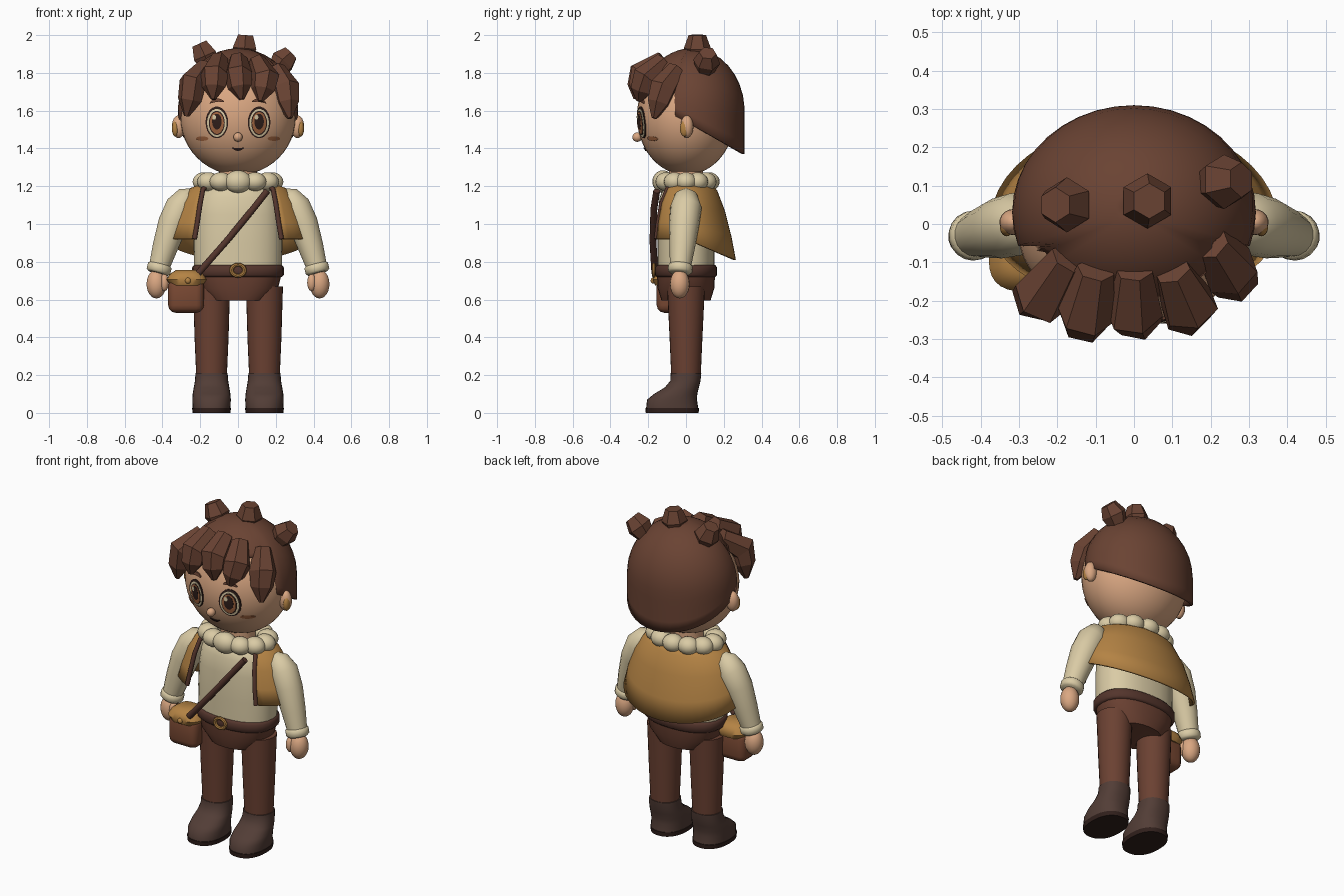
import bpy, bmesh, math
from mathutils import Vector

if "Cube" in bpy.data.objects:
    bpy.data.objects.remove(bpy.data.objects["Cube"])


def mat(name, r, g, b):
    m = bpy.data.materials.new(name)
    lin = [((c / 255 + 0.055) / 1.055) ** 2.4 for c in (r, g, b)]
    m.diffuse_color = (*lin, 1)
    m.use_nodes = True
    m.node_tree.nodes["Principled BSDF"].inputs["Base Color"].default_value = m.diffuse_color
    return m


HAIR = mat("hair_brown", 106, 67, 51)
SKIN = mat("skin", 218, 167, 130)
CREAM = mat("cream_cloth", 218, 203, 165)
OCHRE = mat("ochre_cloth", 180, 131, 68)
TROUSER = mat("trouser_brown", 107, 65, 50)
BOOT = mat("boot_brown", 82, 61, 54)
BELT = mat("belt_brown", 84, 53, 44)
DARK = mat("dark_line", 48, 31, 27)
BAG = mat("bag_leather", 122, 73, 51)
BLUSH = mat("blush", 166, 104, 66)


def finish(name, bm, m, smooth=True):
    bmesh.ops.recalc_face_normals(bm, faces=bm.faces[:])
    me = bpy.data.meshes.new(name)
    bm.to_mesh(me)
    bm.free()
    me.materials.append(m)
    ob = bpy.data.objects.new(name, me)
    bpy.context.collection.objects.link(ob)
    if smooth:
        bpy.ops.object.select_all(action='DESELECT')
        ob.select_set(True)
        bpy.context.view_layer.objects.active = ob
        bpy.ops.object.shade_smooth_by_angle(angle=math.radians(50))
    return ob


def skin_rings(name, rings, m, smooth=True, closed=True, caps=True):
    """Bridge equal-length loops of points into a surface."""
    bm = bmesh.new()
    vs = [[bm.verts.new(p) for p in r] for r in rings]
    n = len(rings[0])
    for a, b in zip(vs, vs[1:]):
        for i in range(n if closed else n - 1):
            j = (i + 1) % n
            bm.faces.new((a[i], a[j], b[j], b[i]))
    if caps:
        bm.faces.new(vs[0])
        bm.faces.new(vs[-1])
    return finish(name, bm, m, smooth)


def loft(name, rows, m, cx=0, n=28, p=2.0):
    """Rows of (z, rx, ry, cy) stacked as superellipse rings."""
    def pt(a, z, rx, ry, cy):
        c, s = math.cos(a), math.sin(a)
        return (cx + rx * math.copysign(abs(c) ** (2 / p), c),
                cy + ry * math.copysign(abs(s) ** (2 / p), s), z)
    return skin_rings(name, [[pt(math.tau * i / n, *r) for i in range(n)] for r in rows], m)


def tube(name, path, radii, m, n=14, smooth=True, turn=0.0):
    pts = [Vector(p) for p in path]
    rings = []
    for i, (p, r) in enumerate(zip(pts, radii)):
        t = (pts[min(i + 1, len(pts) - 1)] - pts[max(i - 1, 0)]).normalized()
        u = t.cross(Vector((1, 0, 0))).normalized()
        v = u.cross(t)
        rings.append([p + r * (u * math.cos(a) + v * math.sin(a))
                      for a in (math.tau * k / n + turn for k in range(n))])
    return skin_rings(name, rings, m, smooth)


def ball(name, c, r, m, seg=18):
    bm = bmesh.new()
    bmesh.ops.create_uvsphere(bm, u_segments=seg, v_segments=seg * 2 // 3, radius=1)
    for v in bm.verts:
        v.co = Vector(c) + Vector([a * b for a, b in zip(v.co, r)])
    return finish(name, bm, m)


def box(name, c, size, bevel, m):
    bm = bmesh.new()
    bmesh.ops.create_cube(bm, size=1)
    for v in bm.verts:
        v.co = Vector(c) + Vector([a * b for a, b in zip(v.co, size)])
    bmesh.ops.bevel(bm, geom=bm.edges[:], offset=bevel, segments=3, profile=0.5, affect='EDGES')
    return finish(name, bm, m)


def face_y(x, z):
    return -0.26 * math.sqrt(max(0.0, 1 - (x / 0.307) ** 2 - ((z - 1.57) / 0.31) ** 2))


def patch(name, cx, cz, rx, rz, off, m, tilt=0.0, bend=0.0):
    """Thin plate that follows the face."""
    rings = []
    for f in (1.0, 1.0, 0.66, 0.33, 0.02):
        ring = []
        for k in range(22):
            a = math.tau * k / 22
            dx, dz = f * rx * math.cos(a), f * rz * math.sin(a)
            x, z = cx + dx, cz + dz + tilt * dx + bend * dx * dx
            ring.append((x, face_y(x, z) - (off if rings else 0), z))
        rings.append(ring)
    return skin_rings(name, rings, m)


# Head and face
ball("head", (0, 0, 1.57), (0.307, 0.26, 0.31), SKIN, 36)
ball("nose", (0, -0.258, 1.46), (0.024, 0.026, 0.025), SKIN)
patch("mouth", 0, 1.394, 0.033, 0.007, 0.006, DARK, bend=10)
for s, side in ((-1, "left"), (1, "right")):
    x = s * 0.112
    patch(side + "_eye_outline", x, 1.538, 0.060, 0.084, 0.004, DARK)
    patch(side + "_eye_white", x, 1.535, 0.052, 0.074, 0.006, CREAM)
    patch(side + "_eye_ring", x, 1.535, 0.042, 0.064, 0.0075, DARK)
    patch(side + "_iris", x, 1.535, 0.037, 0.058, 0.009, BLUSH)
    patch(side + "_pupil", x, 1.542, 0.025, 0.042, 0.0105, DARK)
    patch(side + "_eye_glint", x - 0.014, 1.565, 0.010, 0.013, 0.012, CREAM)
    patch(side + "_eyebrow", x, 1.655, 0.038, 0.009, 0.008, HAIR, tilt=-s * 0.1, bend=-8)
    patch(side + "_cheek", s * 0.19, 1.452, 0.033, 0.012, 0.005, BLUSH)
    ball(side + "_ear", (s * 0.315, 0.005, 1.515), (0.036, 0.034, 0.06), SKIN)
    ball(side + "_inner_ear", (s * 0.332, -0.008, 1.505), (0.018, 0.024, 0.042), OCHRE)

# Hair cap: dome with straight lower walls and a slanted hem
N, ROWS = 40, 12
cap = []
for j in range(ROWS + 1):
    ring = []
    for i in range(N):
        a = math.tau * i / N
        yb = 0.03 - 0.28 * math.cos(a)
        edge = 1.37 + (0.31 - yb) * 0.55 if yb > -0.075 else 1.79
        top = 0.33 * math.pi / 2
        length = top + 1.6 - edge if edge < 1.6 else 0.33 * math.acos((edge - 1.6) / 0.33)
        d = length * max(j / ROWS, 0.01)
        ph = min(d, top) / 0.33
        r, z = math.sin(ph), 1.6 + 0.33 * math.cos(ph) - max(0, d - top)
        ring.append((0.318 * r * math.sin(a), 0.03 - 0.28 * r * math.cos(a), z))
    cap.append(ring)
hair = skin_rings("hair_cap", cap, HAIR, caps=False)
mod = hair.modifiers.new("thickness", 'SOLIDIFY')
mod.thickness, mod.offset = 0.014, -1

# Faceted fringe locks: root, bulge, tip
locks = [((-0.17, -0.09, 1.83), (-0.24, -0.19, 1.745), (-0.272, -0.19, 1.57)),
         ((-0.10, -0.12, 1.87), (-0.125, -0.235, 1.79), (-0.13, -0.265, 1.66)),
         ((0.00, -0.12, 1.87), (0.0, -0.23, 1.79), (0.02, -0.255, 1.66)),
         ((0.10, -0.12, 1.86), (0.145, -0.215, 1.77), (0.12, -0.25, 1.65)),
         ((0.20, -0.05, 1.82), (0.25, -0.12, 1.72), (0.275, -0.17, 1.56))]
for k, (a, b, c) in enumerate(locks):
    low = Vector(b).lerp(Vector(c), 0.5)
    tube(f"fringe_lock_{k + 1}", (a, b, low, c), (0.05, 0.077, 0.064, 0.014), HAIR, 6, False, 0.3)

# Short tufts on the crown
tufts = [((-0.155, 0.05, 1.84), (-0.175, 0.05, 1.89), (-0.205, 0.05, 1.955)),
         ((0.03, 0.06, 1.88), (0.035, 0.06, 1.93), (0.04, 0.06, 2.0)),
         ((0.20, 0.10, 1.81), (0.235, 0.11, 1.86), (0.28, 0.115, 1.905))]
for k, path in enumerate(tufts):
    tube(f"hair_tuft_{k + 1}", path, (0.05, 0.072, 0.046), HAIR, 6, False)

# Torso, neck and puffed collar
loft("shirt", [(0.73, .232, .15, 0), (0.9, .235, .152, 0), (1.05, .228, .15, 0),
               (1.14, .212, .14, 0), (1.19, .17, .12, 0), (1.22, .11, .09, 0)], CREAM, p=2.3)
loft("neck", [(1.18, .1, .09, 0), (1.32, .1, .09, 0)], SKIN)
for k in range(12):
    a = math.tau * k / 12
    big = 1.2 if k == 0 else 1.0
    ball(f"collar_puff_{k + 1}", (0.18 * math.sin(a), -0.122 * math.cos(a), 1.224),
         (0.061 * big, 0.056, 0.05 * big), CREAM)

# Open cape: half widths, front and back depths, height share, front edge x
rows = [(.17, .12, .12, 0, .14), (.25, .145, .16, .1, .185), (.305, .17, .2, .36, .2),
        (.345, .187, .235, .7, .215), (.37, .2, .258, 1, .23)]
grid = []
for rx, rf, rb, f, ex in rows:
    a0, ring = math.asin(ex / rx), []
    for i in range(37):
        a = a0 + (math.tau - 2 * a0) * i / 36
        c = -math.cos(a)
        bottom = 0.92 - 0.11 * max(0, c)
        ring.append((rx * math.sin(a), c * (rb if c > 0 else rf), 1.215 + (bottom - 1.215) * f))
    grid.append(ring)
cape = skin_rings("cape", grid, OCHRE, closed=False, caps=False)
mod = cape.modifiers.new("thickness", 'SOLIDIFY')
mod.thickness, mod.offset = 0.012, 0
for e, side in ((0, "right"), (-1, "left")):
    tube(side + "_cape_trim", [r[e] for r in grid], [0.013] * 5, BELT, 8)

# Sleeves, cuffs and hands
for s, side in ((-1, "left"), (1, "right")):
    tube(side + "_sleeve", [(s * .24, 0, 1.165), (s * .265, 0, 1.145), (s * .302, 0, 1.09),
                            (s * .345, -.01, 1.0), (s * .385, -.02, .88), (s * .418, -.03, .77)],
         (.03, .062, .083, .08, .068, .055), CREAM, 18)
    tube(side + "_cuff", [(s * .411, -.028, .79), (s * .414, -.029, .779),
                          (s * .421, -.031, .75), (s * .424, -.032, .739)],
         (.053, .065, .065, .053), CREAM, 18)
    ball(side + "_hand", (s * .432, -.033, .682), (.053, .052, .076), SKIN)
    ball(side + "_thumb", (s * .39, -.058, .69), (.024, .026, .046), SKIN)

# Hips, legs and boots
loft("hips", [(.595, .15, .13, 0), (.66, .212, .15, 0), (.74, .232, .154, 0)], TROUSER, p=2.3)
for s, side in ((-1, "left"), (1, "right")):
    x = s * 0.14
    loft(side + "_leg", [(.17, .08, .077, 0), (.4, .09, .087, 0), (.67, .098, .1, 0)], TROUSER, x)
    loft(side + "_boot", [(.025, .1, .138, -.073), (.07, .102, .132, -.074), (.1, .1, .115, -.055),
                          (.135, .094, .09, -.022), (.17, .088, .08, -.003), (.21, .085, .081, 0)],
         BOOT, x, p=2.3)
    loft(side + "_sole", [(0, .1, .14, -.073), (.026, .103, .142, -.073)], DARK, x, p=2.3)

# Belt and buckle
loft("belt", [(.72, .232, .155, 0), (.73, .243, .165, 0), (.77, .243, .165, 0),
              (.782, .232, .155, 0)], BELT, p=2.3)
bpy.ops.mesh.primitive_torus_add(major_radius=.03, minor_radius=.01, major_segments=20,
                                 minor_segments=8, location=(0, -.17, .755),
                                 rotation=(math.pi / 2, 0, 0))
buckle = bpy.context.object
buckle.name = "buckle"
buckle.scale.x = 1.15
buckle.data.materials.append(OCHRE)
bpy.ops.object.shade_smooth_by_angle()

# Shoulder strap and satchel
tube("strap", [(.155, -.155, 1.175), (.08, -.17, 1.08), (-.06, -.175, .91), (-.21, -.165, .74)],
     [.018] * 4, BELT, 10)
box("satchel", (-.275, -.085, .62), (.19, .14, .18), .04, BAG)
loft("satchel_flap", [(.675, .085, .078, -.085), (.705, .107, .092, -.085),
                      (.735, .09, .08, -.085), (.757, .055, .05, -.085)], OCHRE, -.272, p=2.8)
ball("satchel_button", (-.265, -.175, .7), (.015, .012, .016), OCHRE)
